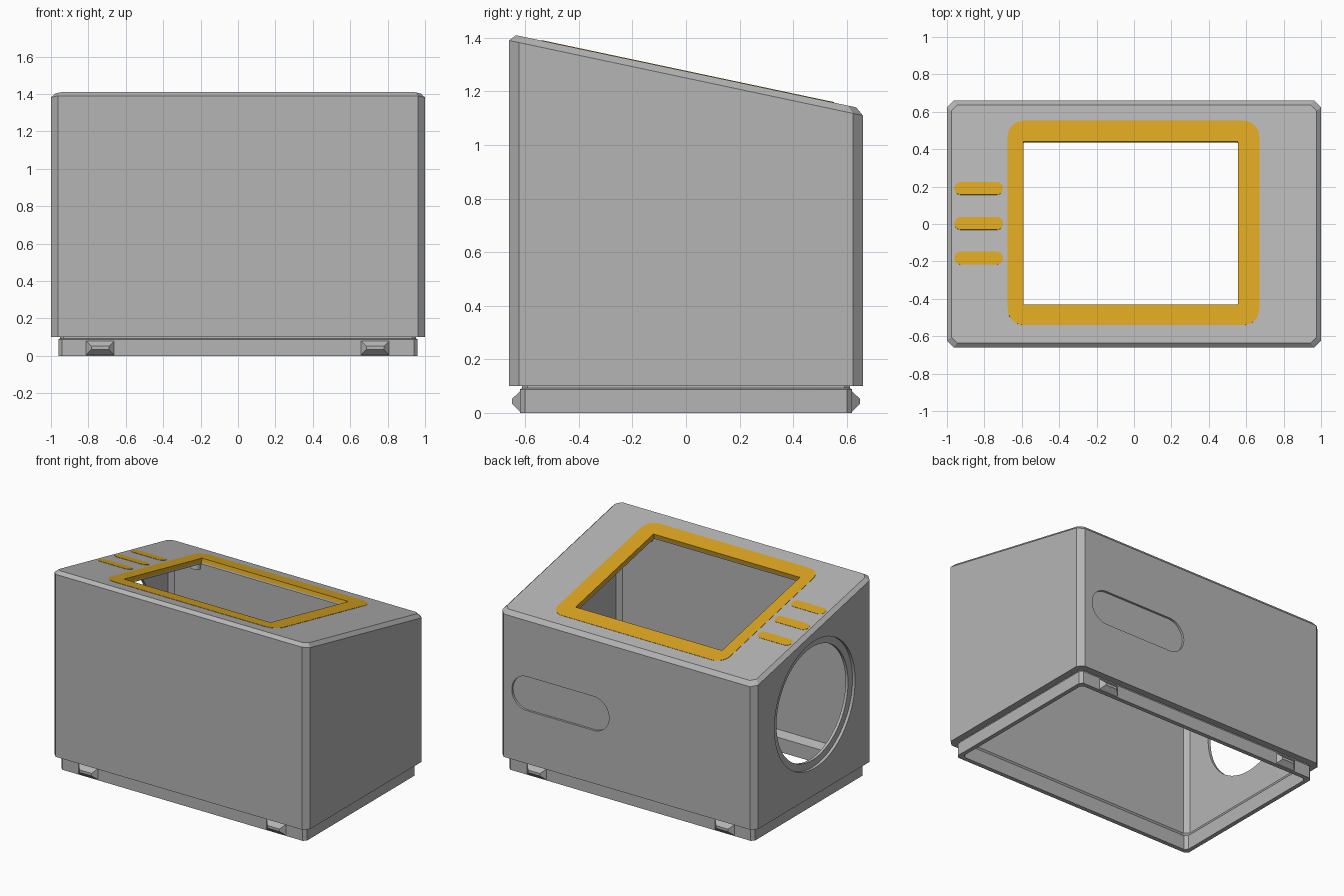
import bpy, bmesh, math
from mathutils import Vector

if "Cube" in bpy.data.objects:
    bpy.data.objects.remove(bpy.data.objects["Cube"])


def material(name, rgb):
    m = bpy.data.materials.new(name)
    m.diffuse_color = (*rgb, 1)
    m.use_nodes = True
    m.node_tree.nodes["Principled BSDF"].inputs["Base Color"].default_value = m.diffuse_color
    return m


GRAY = material("gray plastic", (0.46, 0.46, 0.46))
GOLD = material("golden inlay", (0.70, 0.376, 0.014))

SLOPE = 0.212                      # fall of the lid towards the back
NORMAL = Vector((0, SLOPE, 1)).normalized()


def lid(y, drop=0.0):
    return 1.275 - SLOPE * y - drop


def octagon(hx, hy, c):
    """Rectangle with cut corners, counter-clockwise."""
    return [(hx, -hy + c), (hx, hy - c), (hx - c, hy), (-hx + c, hy),
            (-hx, hy - c), (-hx, -hy + c), (-hx + c, -hy), (hx - c, -hy)]


def rounded(x0, x1, y0, y1, r, n=10):
    """Rectangle with round corners, counter-clockwise."""
    pts = []
    corners = [(x1 - r, y1 - r), (x0 + r, y1 - r), (x0 + r, y0 + r), (x1 - r, y0 + r)]
    for q, (cx, cy) in enumerate(corners):
        for i in range(n + 1):
            a = math.pi / 2 * (q + i / n)
            pts.append((cx + r * math.cos(a), cy + r * math.sin(a)))
    return pts


def flat(pts, z):
    return [(x, y, z) for x, y in pts]


def sloped(pts, drop=0.0):
    return [(x, y, lid(y, drop)) for x, y in pts]


def on_lid(pts, d):
    """Outline on the lid, moved by d along the lid normal."""
    return [Vector((x, y, lid(y))) + NORMAL * d for x, y in pts]


def loft(name, rings, mat, closed=False, smooth=False):
    """Skin a list of equal rings; cap the ends or join last to first."""
    bm = bmesh.new()
    loops = [[bm.verts.new(p) for p in ring] for ring in rings]
    pairs = list(zip(loops, loops[1:]))
    if closed:
        pairs.append((loops[-1], loops[0]))
    else:
        bm.faces.new(loops[0])
        bm.faces.new(loops[-1])
    for a, b in pairs:
        for i in range(len(a)):
            j = (i + 1) % len(a)
            bm.faces.new((a[i], a[j], b[j], b[i]))
    bmesh.ops.recalc_face_normals(bm, faces=bm.faces)
    mesh = bpy.data.meshes.new(name)
    bm.to_mesh(mesh)
    bm.free()
    mesh.materials.append(mat)
    ob = bpy.data.objects.new(name, mesh)
    bpy.context.collection.objects.link(ob)
    if smooth:
        smooth_by_angle(ob)
    return ob


def smooth_by_angle(ob):
    bpy.ops.object.select_all(action='DESELECT')
    ob.select_set(True)
    bpy.context.view_layer.objects.active = ob
    bpy.ops.object.shade_smooth_by_angle(angle=math.radians(25))


def cut(ob, cutter):
    """Subtract the cutter and remove it."""
    mod = ob.modifiers.new("cut", 'BOOLEAN')
    mod.operation = 'DIFFERENCE'
    mod.solver = 'EXACT'
    mod.object = cutter
    bpy.context.view_layer.update()
    deps = bpy.context.evaluated_depsgraph_get()
    mesh = bpy.data.meshes.new_from_object(ob.evaluated_get(deps))
    ob.modifiers.clear()
    ob.data = mesh
    bpy.data.objects.remove(cutter)


# Hollow shell: ceiling, inner wall, lip, outer wall, chamfer, lid
inner = octagon(0.96, 0.62, 0.03)
lip_in = octagon(0.93, 0.59, 0.02)
lip_out = octagon(0.96, 0.62, 0.02)
groove = octagon(0.952, 0.612, 0.02)
outer = octagon(1.0, 0.66, 0.037)
shell = loft("shell", [
    sloped(inner, 0.04), flat(inner, 0.14),
    flat(lip_in, 0.10), flat(lip_in, 0.0),
    flat(lip_out, 0.0), flat(lip_out, 0.088),
    flat(groove, 0.092), flat(groove, 0.10),
    flat(outer, 0.10), sloped(outer, 0.025),
    sloped(octagon(0.975, 0.635, 0.03))], GRAY)

# Screen opening in the lid
opening = rounded(-0.594, 0.559, -0.434, 0.444, 0.004)
cut(shell, loft("opening_cutter", [on_lid(opening, -0.1), on_lid(opening, 0.1)], GRAY))


# Round port with a shallow counterbore in the left wall
def disc(x, r, n=72):
    return [(x, -0.01 + r * math.cos(2 * math.pi * i / n),
             0.74 + r * math.sin(2 * math.pi * i / n)) for i in range(n)]


cut(shell, loft("port_cutter", [disc(-1.1, 0.45), disc(-0.98, 0.45)], GRAY))
cut(shell, loft("port_cutter", [disc(-1.1, 0.40), disc(-0.9, 0.40)], GRAY))

# Shallow rounded recess in the back wall
slot = rounded(0.14, 0.90, 0.475, 0.715, 0.1199, 16)
cut(shell, loft("recess_cutter", [[(x, y, z) for x, z in slot] for y in (0.645, 0.75)], GRAY))
smooth_by_angle(shell)

# Golden frame around the opening, lining its walls
frame_out = rounded(-0.675, 0.67, -0.54, 0.552, 0.085)
frame_in = rounded(-0.59, 0.555, -0.43, 0.44, 0.002)
loft("screen_frame", [on_lid(frame_out, 0.002), on_lid(frame_in, 0.002),
                      on_lid(frame_in, -0.025), on_lid(opening, -0.025),
                      on_lid(opening, -0.0005), on_lid(frame_out, -0.0005)],
     GOLD, closed=True)

# Three golden marks beside the frame
for i, y in enumerate((0.19, 0.003, -0.182)):
    mark = rounded(-0.96, -0.70, y - 0.034, y + 0.034, 0.0335, 8)
    loft(f"lid_mark_{i + 1}", [on_lid(mark, -0.0005), on_lid(mark, 0.002)], GOLD)

# Screen mounting posts under the lid
for x in (-0.65, 0.63):
    for y in (-0.46, 0.47):
        post = rounded(x - 0.035, x + 0.035, y - 0.035, y + 0.035, 0.0349, 5)
        loft("screen_post", [on_lid(post, -0.035), on_lid(post, -0.085)], GRAY, smooth=True)

# Snap clips on the front and back of the lip
for side in (-1, 1):
    for x in (-0.737, 0.733):
        def rect(hx, z0, z1, y):
            return [(x - hx, side * y, z0), (x + hx, side * y, z0),
                    (x + hx, side * y, z1), (x - hx, side * y, z1)]
        loft("snap_clip", [rect(0.075, 0.005, 0.08, 0.612),
                           rect(0.075, 0.005, 0.08, 0.62),
                           rect(0.047, 0.034, 0.052, 0.65)], GRAY)
